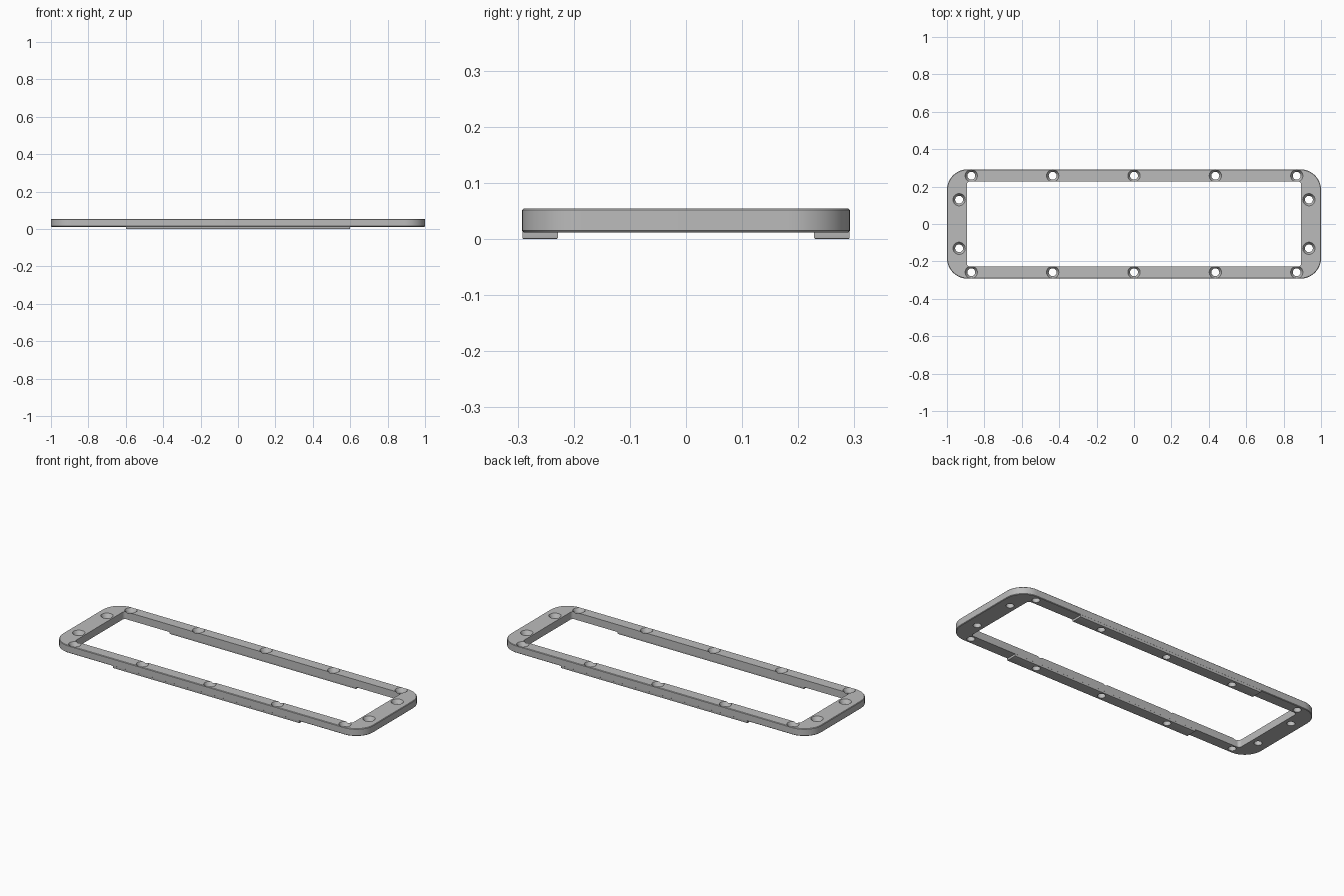
import bpy, bmesh, math

cube = bpy.data.objects.get("Cube")
if cube:
    bpy.data.objects.remove(cube, do_unlink=True)

HALF_X, HALF_Y = 1.0, 0.292      # outer outline
IN_X, IN_Y = 0.893, 0.228        # opening
BASE, TOP = 0.012, 0.055         # underside and top of the frame

grey = bpy.data.materials.new("plain_grey")
grey.use_nodes = True
grey.diffuse_color = (0.5, 0.5, 0.5, 1)
grey.node_tree.nodes["Principled BSDF"].inputs["Base Color"].default_value = (0.5, 0.5, 0.5, 1)


def add_object(name, bm):
    bmesh.ops.recalc_face_normals(bm, faces=bm.faces)
    mesh = bpy.data.meshes.new(name)
    bm.to_mesh(mesh)
    bm.free()
    mesh.materials.append(grey)
    obj = bpy.data.objects.new(name, mesh)
    bpy.context.collection.objects.link(obj)
    return obj


def rounded_rectangle(hx, hy, radius, steps):
    points = []
    for k, (sx, sy) in enumerate([(1, 1), (-1, 1), (-1, -1), (1, -1)]):
        for i in range(steps + 1):
            a = math.pi / 2 * (k + i / steps)
            points.append((sx * (hx - radius) + radius * math.cos(a),
                           sy * (hy - radius) + radius * math.sin(a)))
    return points


def loft(bm, rings):
    """Bridge equal-sized point rings."""
    loops = [[bm.verts.new(p) for p in ring] for ring in rings]
    n = len(loops[0])
    for low, high in zip(loops, loops[1:]):
        for i in range(n):
            j = (i + 1) % n
            bm.faces.new((low[i], low[j], high[j], high[i]))
    return loops


# Frame: the same point count outside and inside, closed into a ring
def outline(hx, hy, radius, z):
    return [(x, y, z) for x, y in rounded_rectangle(hx, hy, radius, 16)]


def outer(inset, z):
    return outline(HALF_X - inset, HALF_Y - inset, 0.11 - inset, z)


def inner(grow, z):
    return outline(IN_X + grow, IN_Y + grow, 0.016, z)


E = 0.003
bm = bmesh.new()
loft(bm, [inner(0, BASE), outer(E, BASE), outer(0, BASE + E),
          outer(0, TOP - E), outer(E, TOP), inner(0, TOP), inner(0, BASE)])
bmesh.ops.remove_doubles(bm, verts=bm.verts, dist=1e-5)
frame = add_object("frame", bm)
parts = [frame]

# Raised pads under the two long rails
for name, side in (("front_pad", -1), ("back_pad", 1)):
    bm = bmesh.new()
    bmesh.ops.create_cube(bm, size=1)
    for v in bm.verts:
        v.co.x *= 1.2
        v.co.y = side * (IN_Y + HALF_Y) / 2 + v.co.y * (HALF_Y - IN_Y - 0.0006)
        v.co.z = (v.co.z + 0.5) * (BASE + 0.006)
    edges = [e for e in bm.edges if all(v.co.z < 0.001 for v in e.verts)]
    bmesh.ops.bevel(bm, geom=edges, offset=E, segments=2, affect='EDGES', profile=0.5)
    parts.append(add_object(name, bm))

# Countersunk screw holes
holes = [(x, s * 0.258) for x in (-0.87, -0.435, 0, 0.435, 0.87) for s in (-1, 1)]
holes += [(sx * 0.935, sy * 0.13) for sx in (-1, 1) for sy in (-1, 1)]
bm = bmesh.new()
for x, y in holes:
    rings = []
    for r, z in ((0.021, -0.02), (0.021, 0.033), (0.033, TOP), (0.033, TOP + 0.02)):
        rings.append([(x + r * math.cos(math.tau * i / 32),
                       y + r * math.sin(math.tau * i / 32), z) for i in range(32)])
    loops = loft(bm, rings)
    bm.faces.new(loops[0])
    bm.faces.new(loops[-1])
cutter = add_object("screw_hole_cutter", bm)
cutter.hide_render = True
cutter.hide_viewport = False
cutter.display_type = 'WIRE'

for obj in parts:
    cut = obj.modifiers.new("screw_holes", 'BOOLEAN')
    cut.operation = 'DIFFERENCE'
    cut.solver = 'EXACT'
    cut.object = cutter
    bpy.ops.object.select_all(action='DESELECT')
    bpy.context.view_layer.objects.active = obj
    obj.select_set(True)
    bpy.ops.object.modifier_apply(modifier=cut.name)
    bpy.ops.object.shade_smooth_by_angle(angle=math.radians(25))

bpy.data.objects.remove(cutter, do_unlink=True)
